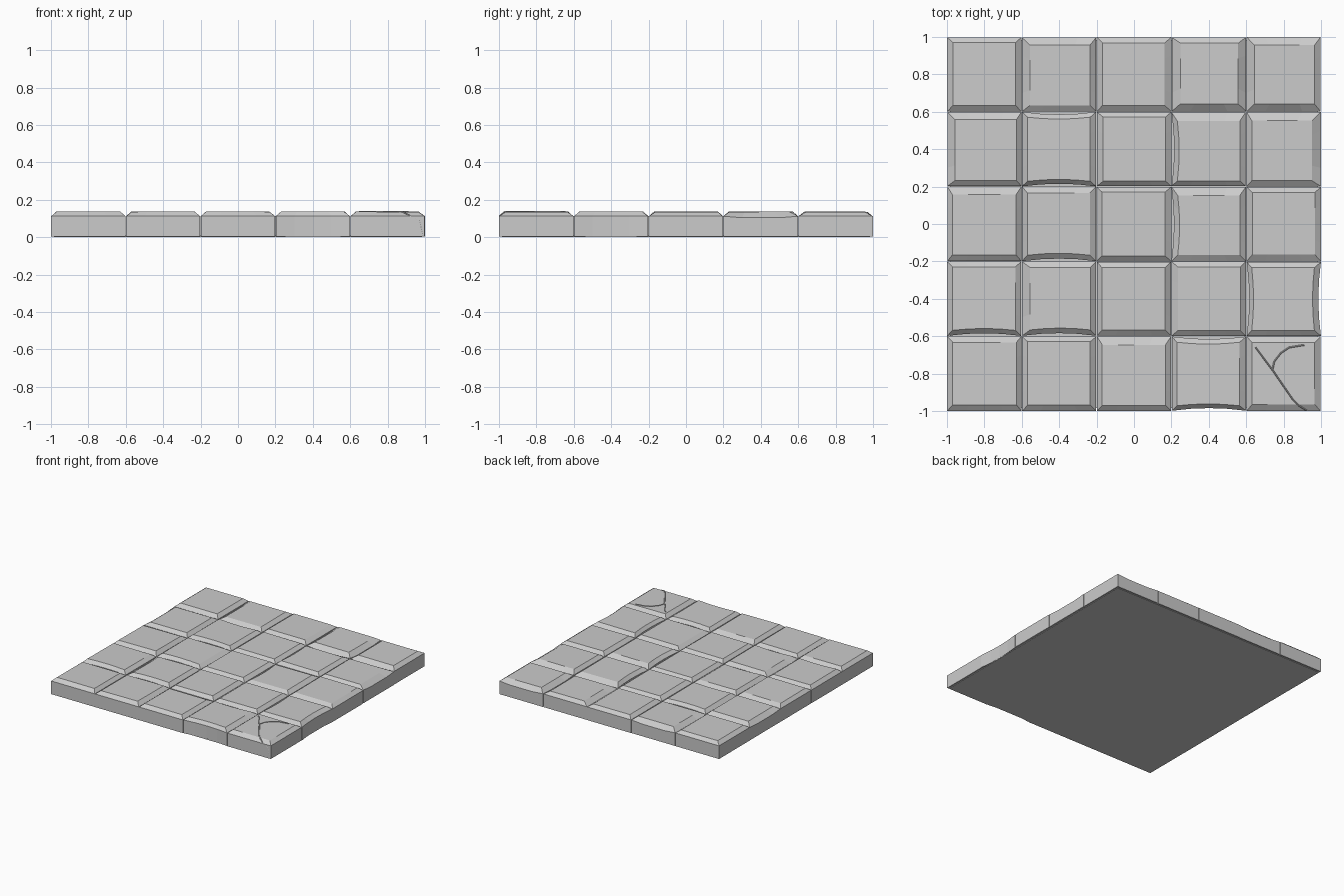
import bpy, bmesh, random
from mathutils import Vector

if "Cube" in bpy.data.objects:
    bpy.data.objects.remove(bpy.data.objects["Cube"])

random.seed(7)
PITCH, HALF = 0.4, 0.198
SEG = 4                                   # segments along each tile side

# Worn sides per (column, row from the front): wide, lowered bevels
CHIPPED = {(1, 4): "WN", (3, 4): "WES", (4, 4): "WNS", (0, 3): "WN", (3, 3): "N",
           (4, 3): "NE", (0, 2): "N", (3, 2): "N", (1, 1): "W", (2, 0): "N"}
# Sides bowed inward along the joints
BOWED = {(1, 3): "NS", (1, 2): "S", (3, 3): "W", (3, 2): "W", (0, 1): "S",
         (1, 1): "S", (4, 1): "WE", (3, 0): "SN"}
NORMALS = {"S": (0, -1), "E": (1, 0), "N": (0, 1), "W": (-1, 0)}


def ring(insets, bowed, bow):
    """Counter-clockwise outline with separate insets and bows per side."""
    w, e = -HALF + insets["W"], HALF - insets["E"]
    s, n = -HALF + insets["S"], HALF - insets["N"]
    corners = [Vector(c) for c in ((w, s), (e, s), (e, n), (w, n))]
    pts = []
    for i, side in enumerate("SENW"):
        a, b = corners[i], corners[(i + 1) % 4]
        for k in range(SEG):
            t = k / SEG
            depth = bow * 4 * t * (1 - t) if side in bowed else 0
            pts.append(a.lerp(b, t) - Vector(NORMALS[side]) * depth)
    return pts


def tile(col, row):
    chipped = CHIPPED.get((col, row), "")
    bowed = BOWED.get((col, row), "")
    cx, cy = (col - 2) * PITCH, (row - 2) * PITCH
    slope = Vector((random.uniform(-.008, .008), random.uniform(-.008, .008)))
    top_in = {s: random.uniform(.026, .034) + (.013 if s in chipped else 0) for s in "SENW"}
    base_in = {s: random.uniform(-.002, .001) for s in "SENW"}
    outer, inner = ring(base_in, bowed, .014), ring(top_in, bowed, .010)
    bm = bmesh.new()
    bottom = [bm.verts.new((p.x, p.y, .004)) for p in outer]
    shoulder = []
    for i, p in enumerate(outer):
        side, k = "SENW"[i // SEG], i % SEG
        low = side in chipped and k > 0
        shoulder.append(bm.verts.new((p.x, p.y, .104 if low else .112)))
    top = [bm.verts.new((p.x, p.y, .136 + slope.dot(p))) for p in inner]
    for a, b in ((bottom, shoulder), (shoulder, top)):
        for i in range(len(a)):
            j = (i + 1) % len(a)
            bm.faces.new((a[i], a[j], b[j], b[i]))
    bm.faces.new(top)
    bm.faces.new(bottom[::-1])
    mesh = bpy.data.meshes.new("floor_tile")
    bm.to_mesh(mesh)
    bm.free()
    ob = bpy.data.objects.new(f"floor_tile_{col}_{row}", mesh)
    ob.location = (cx, cy, 0)
    bpy.context.collection.objects.link(ob)


for col in range(5):
    for row in range(5):
        tile(col, row)


# Thin crack lines lying on the front right tile
def crack(name, points):
    cu = bpy.data.curves.new(name, "CURVE")
    cu.dimensions = "3D"
    cu.bevel_depth = .004
    cu.bevel_resolution = 0
    cu.use_fill_caps = True
    sp = cu.splines.new("POLY")
    sp.points.add(len(points) - 1)
    for p, co in zip(sp.points, points):
        p.co = (*co, 1)
    bpy.context.collection.objects.link(bpy.data.objects.new(name, cu))


crack("crack_main", [(.65, -.66, .137), (.74, -.78, .137), (.85, -.94, .137),
                     (.88, -.97, .135), (.92, -.995, .116), (.97, -.997, .09),
                     (.99, -.997, .008)])
crack("crack_branch", [(.74, -.78, .137), (.75, -.735, .137), (.785, -.69, .137),
                       (.83, -.66, .137), (.91, -.647, .137)])

# Flat bed closing the underside of the joints
bpy.ops.mesh.primitive_cube_add(size=1, location=(0, 0, .004))
bed = bpy.context.object
bed.name = "underside_bed"
bed.scale = (1.97, 1.97, .008)
